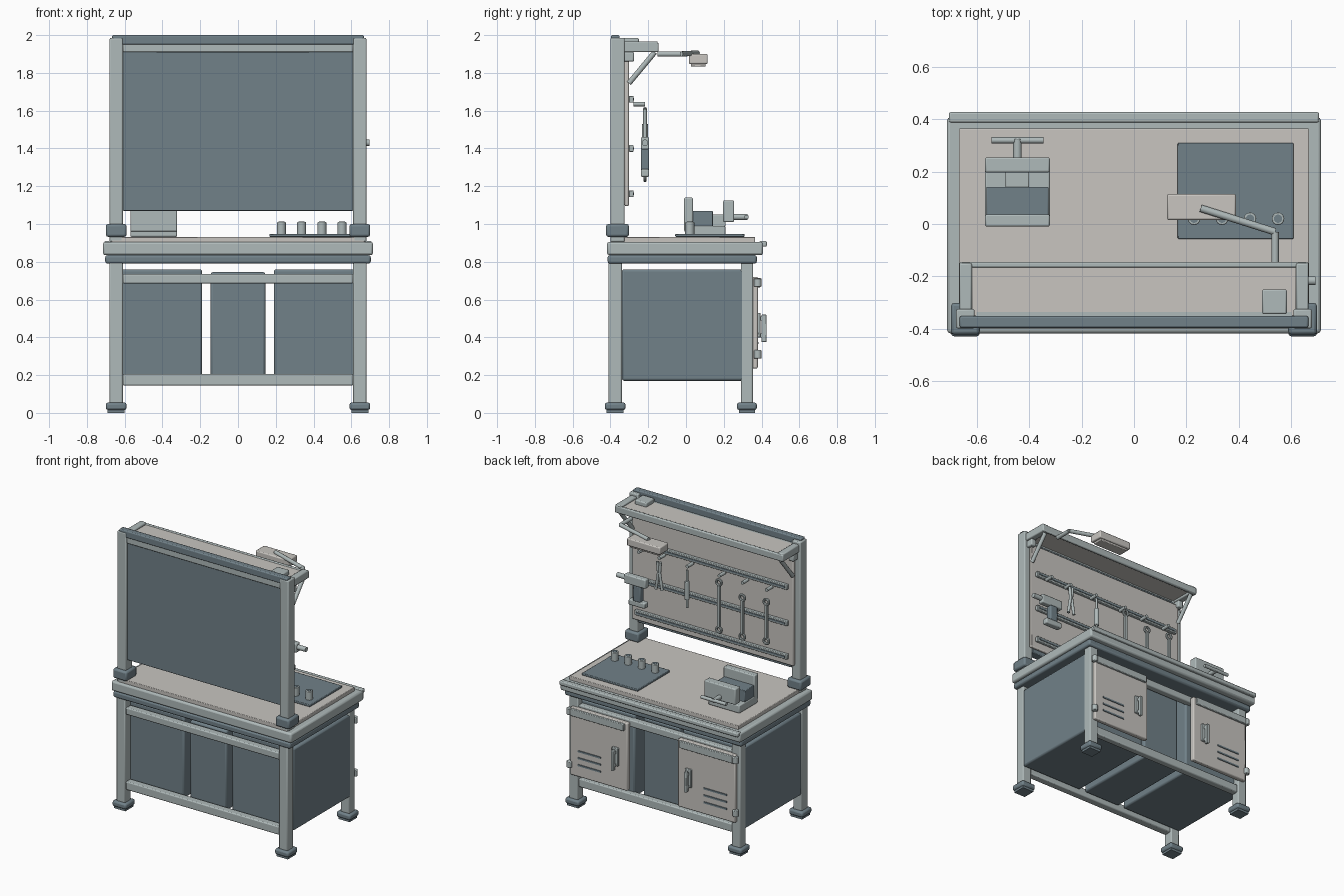
import bpy
from math import pi
from mathutils import Vector

default_cube = bpy.data.objects.get("Cube")
if default_cube:
    bpy.data.objects.remove(default_cube, do_unlink=True)


def material(name, *color):
    made = bpy.data.materials.new(name)
    made.use_nodes = True
    made.diffuse_color = (*color, 1)
    shader = made.node_tree.nodes["Principled BSDF"]
    shader.inputs["Base Color"].default_value = (*color, 1)
    return made


LIGHT = material("pale blue grey", .43, .49, .49)
DARK = material("slate blue", .165, .22, .25)
BEIGE = material("warm off white", .58, .56, .53)

# Bevel sizes
CRISP, FINE, SOFT, ROUND = 0, .004, .007, .012


def finish(name, paint, bevel):
    part = bpy.context.object
    part.name = name
    part.data.materials.append(paint)
    if bevel:
        edges = part.modifiers.new("soft edges", 'BEVEL')
        edges.width = bevel
        edges.segments = 2
        edges.limit_method = 'ANGLE'
    bpy.ops.object.shade_smooth_by_angle()


def box(name, x, y, z, paint=LIGHT, bevel=SOFT):
    """Box spanning the given range on each axis."""
    middle = [sum(span) / 2 for span in (x, y, z)]
    bpy.ops.mesh.primitive_cube_add(size=1, location=middle)
    bpy.context.object.scale = [high - low for low, high in (x, y, z)]
    bpy.ops.object.transform_apply(location=False, rotation=False, scale=True)
    finish(name, paint, bevel)


def rod(name, start, end, radius, paint=LIGHT, bevel=CRISP):
    """Cylinder between two points."""
    start, end = Vector(start), Vector(end)
    along = end - start
    bpy.ops.mesh.primitive_cylinder_add(
        vertices=16, radius=radius, depth=along.length,
        location=(start + end) / 2, rotation=along.to_track_quat('Z', 'Y').to_euler())
    finish(name, paint, bevel)


def ring(name, location, radius, thickness):
    bpy.ops.mesh.primitive_torus_add(
        location=location, rotation=(pi / 2, 0, 0), major_radius=radius,
        minor_radius=thickness, major_segments=16, minor_segments=8)
    finish(name, LIGHT, CRISP)


def about(middle, half):
    """Range reaching the same distance to both sides of a middle value."""
    return middle - half, middle + half


def grow(span, extra):
    return span[0] - extra, span[1] + extra


# Shared levels and widths
INNER, OUTER = .61, .68
REAR_LEGS, WORK_LEGS, POSTS = (-.41, -.34), (.29, .355), (-.4, -.325)
LEG_TOP, FRAME_BOTTOM, FRAME_TOP, TABLE = .8, .835, .905, .932
DOOR_FACE, BOARD_FACE, TOOL_PLANE = .38, -.302, -.217
SHELF_BOTTOM, SHELF_FRONT = .91 + 1, -.15
FLOOR_GAP = .17


def side_parts(tag, side):
    """Everything that stands once on each side."""
    def mirror(low, high):
        return tuple(sorted((side * low, side * high)))

    leg_x = mirror(INNER, OUTER)

    # Legs and feet
    for end, leg_y in (("rear", REAR_LEGS), ("working", WORK_LEGS)):
        box(f"{tag}_{end}_leg", leg_x, leg_y, (.04, LEG_TOP))
        box(f"{tag}_{end}_foot", grow(leg_x, .02), grow(leg_y, .02), (.015, .055), DARK, ROUND)
        box(f"{tag}_{end}_foot_pad", grow(leg_x, .01), grow(leg_y, .01), (0, .02), DARK, CRISP)

    # Upper post and cabinet
    box(f"{tag}_post", leg_x, POSTS, (FRAME_TOP, 1.985))
    box(f"{tag}_post_collar", grow(leg_x, .02), grow(POSTS, .023), (TABLE, 1), DARK, ROUND)
    box(f"{tag}_cabinet", mirror(.19, OUTER), (REAR_LEGS[1], .31), (FLOOR_GAP, .76), DARK, ROUND)

    # Door with header strip and vents
    box(f"{tag}_door", mirror(.2, .655), (DOOR_FACE - .035, DOOR_FACE), (.235, .72), BEIGE)
    box(f"{tag}_door_strip", mirror(.22, .645), about(DOOR_FACE, .015), (.665, .715), LIGHT, FINE)
    for row in range(3):
        level = .32 + row * .05
        box(f"{tag}_door_vent", mirror(.41, .59), about(DOOR_FACE, .005),
            about(level, .006), DARK, CRISP)

    # Door handle on two standoffs
    handle = side * .29
    box(f"{tag}_handle_plate", about(handle, .025), about(DOOR_FACE, .015), (.4, .53), LIGHT, FINE)
    box(f"{tag}_handle_grip", about(handle, .01), (.4, .427), (.375, .52), LIGHT, FINE)
    for level in (.41, .5):
        box(f"{tag}_handle_standoff", about(handle, .01), (DOOR_FACE, .41),
            about(level, .01), LIGHT, CRISP)

    # Door hinges
    for level in (.31, .69):
        bottom, top = about(level, .022)
        rod(f"{tag}_hinge", (side * .66, DOOR_FACE, bottom), (side * .66, DOOR_FACE, top),
            .02, LIGHT, FINE)

    # Shelf side rail, bracket and brace
    box(f"{tag}_shelf_rail", mirror(.62, .668), (-.34, SHELF_FRONT), (SHELF_BOTTOM, 1.967))
    box(f"{tag}_shelf_bracket", mirror(.62, .66), (-.33, -.275), (1.86, SHELF_BOTTOM))
    rod(f"{tag}_shelf_brace", (side * .635, BOARD_FACE, 1.745),
        (side * .635, SHELF_FRONT - .015, SHELF_BOTTOM), .014)


side_parts("left", 1)
side_parts("right", -1)

# Middle cabinet and cross rails under the bench
between_legs = about(0, INNER)
box("middle_cabinet", about(0, .145), (REAR_LEGS[1], .28), (FLOOR_GAP, .745), DARK, ROUND)
for end, leg_y in (("rear", REAR_LEGS), ("working", WORK_LEGS)):
    box(f"{end}_lower_rail", between_legs, grow(leg_y, -.008), (.145, .205))
    box(f"{end}_upper_rail", between_legs, grow(leg_y, -.008), (.685, .735))

# Bench top
box("bench_apron", about(0, .703), (-.415, .375), (.79, FRAME_BOTTOM), DARK, ROUND)
box("bench_frame", about(0, .715), (-.418, .408), (FRAME_BOTTOM, FRAME_TOP), LIGHT, ROUND)
box("bench_surface", about(0, .67), (-.4, .365), (FRAME_BOTTOM, TABLE), BEIGE, FINE)
box("bench_edge_rail", about(0, .708), about(.408, .02), (.88, .91))

# Work mat with a row of cups
box("work_mat", (.167, .61), (-.057, .31), (TABLE, .948), DARK, FINE)
for index in range(4):
    x = .23 + index * .107
    rod("cup", (x, .02, TABLE), (x, .02, 1.01), .024, LIGHT, FINE)
    rod("cup_hollow", (x, .02, 1), (x, .02, 1.012), .016, DARK)

# Bench vise
vise = -.446
jaws = about(vise, .124)
screw_level = 1.037
box("vise_base", jaws, (0, .208), (TABLE, .99))
box("vise_fixed_jaw", jaws, (-.01, .037), (.96, 1.14))
box("vise_body", grow(jaws, -.005), (.03, .142), (.985, 1.07), DARK, FINE)
box("vise_slide", about(vise, .045), (.13, .21), (.985, 1.05), LIGHT, FINE)
box("vise_moving_jaw", jaws, (.197, .255), (1.01, 1.125))
rod("vise_screw", (vise, .24, screw_level), (vise, .325, screw_level), .016)
rod("vise_handle", (vise - .1, .32, screw_level), (vise + .1, .32, screw_level), .012)

# Back wall
box("back_panel", between_legs, (-.385, POSTS[1]), (1.07, SHELF_BOTTOM), DARK, FINE)
box("upper_crossbar", between_legs, (-.395, -.33), (SHELF_BOTTOM, 1.955))
box("top_beam", about(0, .667), (-.397, -.352), (1.95, 2), DARK)
box("tool_board", about(0, .64), (POSTS[1], BOARD_FACE), (1.095, 1.885), BEIGE)

# Top shelf
box("top_shelf", about(0, .62), (-.352, SHELF_FRONT), (1.922, 1.955), BEIGE, FINE)
box("shelf_lip", about(0, .668), about(SHELF_FRONT - .006, .011), (SHELF_BOTTOM, 1.96))
box("shelf_power_box", (.49, .585), (-.345, -.25), (1.95, 1.985))

# Tool rails on the board
rail_face = BOARD_FACE + .024
for level in (1.16, 1.4, 1.66):
    box("tool_rail", about(0, .605), (BOARD_FACE, rail_face), about(level, .018), LIGHT, FINE)
    box("tool_rail_groove", about(0, .59), about(rail_face, .004),
        about(level, .006), DARK, CRISP)


def tool_point(x, z):
    return x, TOOL_PLANE, z


DRILL, PLIERS, DRIVER = .53, .366, .143
WRENCHES = {-.11: (1.25, 1.59), -.295: (1.25, 1.53), -.486: (1.27, 1.55)}
thickness = about(TOOL_PLANE, .01)

# Pegs
for x in (DRILL, PLIERS, DRIVER, *WRENCHES):
    rod("peg", (x, rail_face, 1.635), (x, TOOL_PLANE, 1.635), .012)

# Wrenches
for x, ends in WRENCHES.items():
    box("wrench_shank", about(x, .011), thickness, grow(ends, -.02), LIGHT, FINE)
    for level in ends:
        ring("wrench_ring", tool_point(x, level), .02, .009)

# Screwdriver
rod("screwdriver_blade", tool_point(DRIVER, 1.34), tool_point(DRIVER, 1.61), .008)
rod("screwdriver_grip", tool_point(DRIVER, 1.4), tool_point(DRIVER, 1.53), .017, LIGHT, FINE)

# Pliers
for side in (1, -1):
    joint = tool_point(PLIERS + side * .005, 1.53)
    rod("plier_handle", tool_point(PLIERS + side * .024, 1.41), joint, .01)
    rod("plier_jaw", joint, tool_point(PLIERS + side * .012, 1.61), .01)

# Power drill
drill_y = about(TOOL_PLANE, .022)
box("drill_body", (.46, .63), drill_y, (1.395, 1.46))
rod("drill_chuck", tool_point(.62, 1.43), tool_point(.695, 1.43), .017)
box("drill_grip", about(DRILL, .03), drill_y, (1.285, 1.4), DARK)
box("drill_battery", about(DRILL, .065), drill_y, (1.25, 1.29))

# Lamp on a jointed arm
base, elbow, wrist = (.54, SHELF_FRONT, 1.9), (.54, -.03, 1.9), (.255, .06, 1.905)
rod("lamp_lower_arm", base, elbow, .014)
rod("lamp_upper_arm", elbow, wrist, .014)
lamp_x, lamp_y = (.127, .39), (.015, .115)
box("lamp_head", lamp_x, lamp_y, (1.847, 1.9), BEIGE)
box("lamp_diffuser", grow(lamp_x, -.017), grow(lamp_y, -.012), (1.833, 1.85), BEIGE, FINE)
